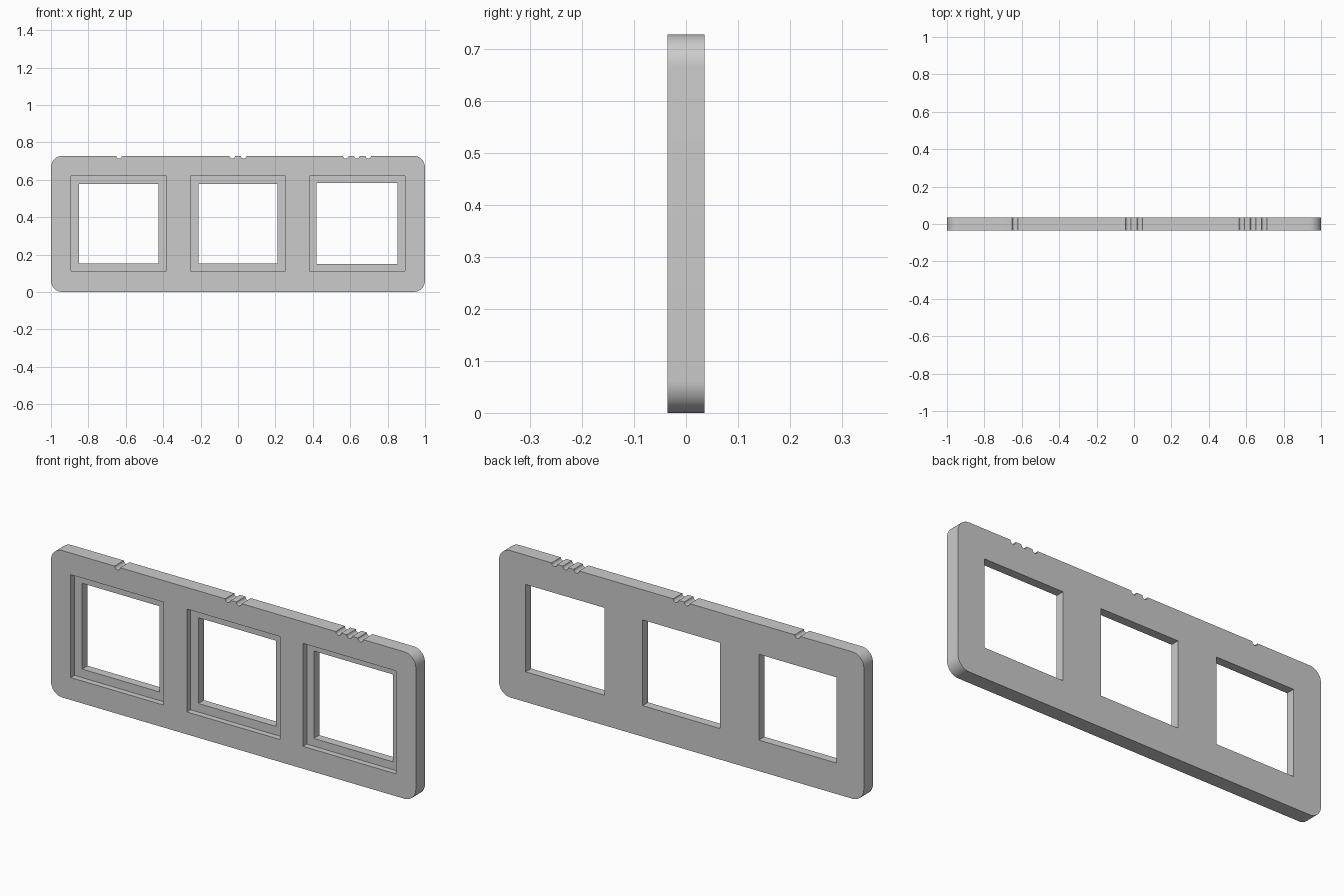
import bpy, bmesh
from math import radians, pi
from mathutils import Matrix, Vector

if "Cube" in bpy.data.objects:
    bpy.data.objects.remove(bpy.data.objects["Cube"])

HALF_T = 0.036          # half plate thickness
HEIGHT = 0.728
MID_Z = HEIGHT / 2 + 0.002


def make_box(bm, x, z, w, h, y0, y1):
    mat = Matrix.Translation((x, (y0 + y1) / 2, z)) @ Matrix.Diagonal((w, y1 - y0, h, 1))
    return bmesh.ops.create_cube(bm, size=1, matrix=mat)["verts"]


def to_object(bm, name):
    mesh = bpy.data.meshes.new(name)
    bm.to_mesh(mesh)
    bm.free()
    obj = bpy.data.objects.new(name, mesh)
    bpy.context.collection.objects.link(obj)
    return obj


# Plate with rounded corners
bm = bmesh.new()
make_box(bm, 0, HEIGHT / 2, 2, HEIGHT, -HALF_T, HALF_T)
corners = [e for e in bm.edges
           if abs((e.verts[0].co - e.verts[1].co).normalized().y) > 0.9]
bmesh.ops.bevel(bm, geom=corners, offset=0.062, segments=12, profile=0.5, affect='EDGES')
plate = to_object(bm, "frame_plate")

cutters = []

# Stepped windows: shallow front recess and a smaller through opening
for x, opening in ((-0.637, 0.425), (0, 0.425), (0.637, 0.433)):
    for name, size, y1 in (("recess", 0.51, -0.007), ("opening", opening, 0.1)):
        bm = bmesh.new()
        make_box(bm, x, MID_Z, size, size, -0.1, y1)
        cutters.append(to_object(bm, name + "_cutter"))

# Counting notches along the top edge: one, two, three
for centre, count in ((-0.636, 1), (0, 2), (0.636, 3)):
    for i in range(count):
        x = centre + (i - (count - 1) / 2) * 0.0605
        bm = bmesh.new()
        bmesh.ops.create_cone(
            bm, cap_ends=True, segments=16, radius1=0.015, radius2=0.015, depth=0.2,
            matrix=Matrix.Translation((x, 0, HEIGHT)) @ Matrix.Rotation(pi / 2, 4, 'X'))
        cutters.append(to_object(bm, "notch_cutter"))

# Cut everything out of the plate
bpy.context.view_layer.objects.active = plate
plate.select_set(True)
for cutter in cutters:
    mod = plate.modifiers.new("cut", 'BOOLEAN')
    mod.operation = 'DIFFERENCE'
    mod.solver = 'EXACT'
    mod.object = cutter
    bpy.ops.object.modifier_apply(modifier=mod.name)
    bpy.data.objects.remove(cutter)

bpy.ops.object.shade_smooth_by_angle(angle=radians(30))
